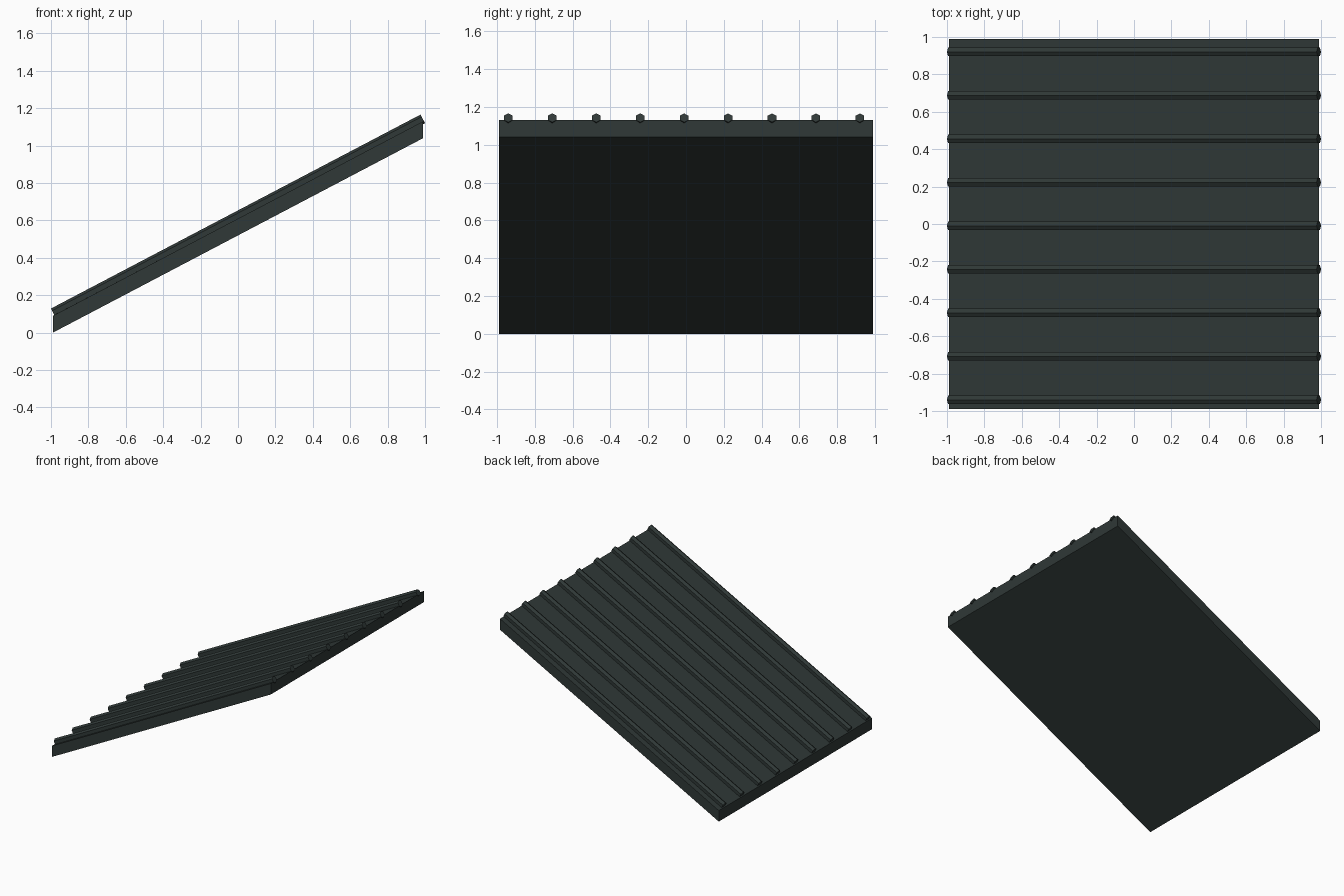
import bpy, bmesh, math
from mathutils import Vector

if "Cube" in bpy.data.objects:
    bpy.data.objects.remove(bpy.data.objects["Cube"])

HALF = 0.99          # half width and half depth of the sheet
THICK = 0.09         # vertical thickness
RISE = 1.04          # height gained from left to right
RIB_R = 0.026

roof_mat = bpy.data.materials.new("dark green grey")
roof_mat.diffuse_color = (0.029, 0.040, 0.038, 1)
roof_mat.use_nodes = True
roof_mat.node_tree.nodes["Principled BSDF"].inputs["Base Color"].default_value = roof_mat.diffuse_color


def prism(name, ring, offset):
    """Closed prism: a ring of points swept along an offset."""
    bm = bmesh.new()
    a = [bm.verts.new(p) for p in ring]
    b = [bm.verts.new(p + offset) for p in ring]
    bm.faces.new(a)
    bm.faces.new(b[::-1])
    for i in range(len(ring)):
        j = (i + 1) % len(ring)
        bm.faces.new((a[i], b[i], b[j], a[j]))
    bmesh.ops.recalc_face_normals(bm, faces=bm.faces)
    mesh = bpy.data.meshes.new(name)
    bm.to_mesh(mesh)
    bm.free()
    mesh.materials.append(roof_mat)
    obj = bpy.data.objects.new(name, mesh)
    bpy.context.collection.objects.link(obj)
    return obj


# Sloped sheet with plumb-cut ends
side = [(-HALF, 0), (HALF, RISE), (HALF, RISE + THICK), (-HALF, THICK)]
prism("roof_sheet", [Vector((x, -HALF, z)) for x, z in side], Vector((0, 2 * HALF, 0)))

# Hexagonal ribs running up the slope, cut square to it
start = Vector((-0.988, 0, 0.106))
run = Vector((0.988, 0, 1.143)) - start
normal = Vector((-run.z, 0, run.x)).normalized()
across = Vector((0, 1, 0))
for i in range(9):
    centre = start + across * (-0.94 + 0.2325 * i)
    ring = [centre + RIB_R * (normal * math.cos(k * math.pi / 3) + across * math.sin(k * math.pi / 3))
            for k in range(6)]
    prism(f"roof_rib_{i + 1}", ring, run)
